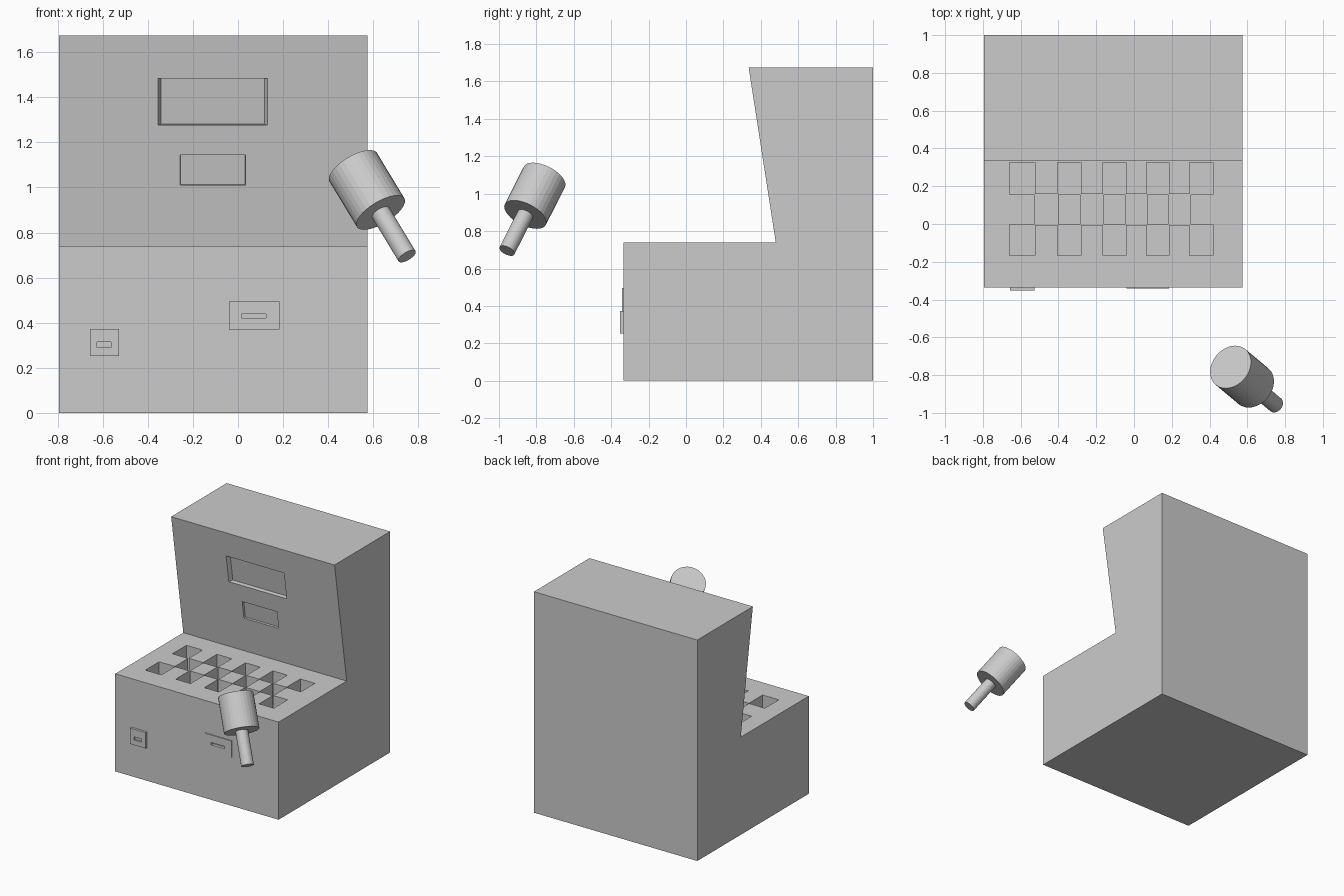
import bpy, bmesh, math
from mathutils import Vector, Matrix

if "Cube" in bpy.data.objects:
    bpy.data.objects.remove(bpy.data.objects["Cube"])

TILT = math.atan2(0.145, 0.935)


def link_mesh(name, bm):
    bmesh.ops.recalc_face_normals(bm, faces=bm.faces)
    mesh = bpy.data.meshes.new(name)
    bm.to_mesh(mesh)
    bm.free()
    ob = bpy.data.objects.new(name, mesh)
    bpy.context.collection.objects.link(ob)
    return ob


def boxes(name, bounds):
    """One mesh made of boxes given as (x0, x1, y0, y1, z0, z1)."""
    bm = bmesh.new()
    for x0, x1, y0, y1, z0, z1 in bounds:
        m = Matrix.Translation(((x0 + x1) / 2, (y0 + y1) / 2, (z0 + z1) / 2))
        m = m @ Matrix.Diagonal((x1 - x0, y1 - y0, z1 - z0, 1))
        bmesh.ops.create_cube(bm, size=1, matrix=m)
    return link_mesh(name, bm)


def cut(ob, cutter):
    mod = ob.modifiers.new("cut", 'BOOLEAN')
    mod.operation = 'DIFFERENCE'
    mod.solver = 'EXACT'
    mod.object = cutter
    bpy.context.view_layer.objects.active = ob
    bpy.ops.object.modifier_apply(modifier=mod.name)
    bpy.data.objects.remove(cutter)


def panel_cutter(x0, x1, z0, z1, depth, inset):
    """Box leaning with the backboard, narrowing at its inner end."""
    zc = (z0 + z1) / 2
    cutter = boxes("panel_cutter", [(x0, x1, -depth, depth, (z0 - zc), (z1 - zc))])
    xc = (x0 + x1) / 2
    half = (x1 - x0) / 2
    for v in cutter.data.vertices:
        sx = 1 if v.co.x > xc else -1
        v.co.x = xc + sx * (half - inset if v.co.y > 0 else half + inset)
    yc = 0.48 - (zc - 0.74) * math.tan(TILT)
    cutter.data.transform(Matrix.Translation((0, yc, zc)) @ Matrix.Rotation(TILT, 4, 'X'))
    return cutter


# Cabinet: side profile extruded across the width
bm = bmesh.new()
profile = [(-0.335, 0), (1, 0), (1, 1.675), (0.335, 1.675), (0.48, 0.74), (-0.335, 0.74)]
face = bm.faces.new([bm.verts.new((-0.795, y, z)) for y, z in profile])
ext = bmesh.ops.extrude_face_region(bm, geom=[face])
bmesh.ops.translate(bm, vec=(1.37, 0, 0),
                    verts=[g for g in ext["geom"] if isinstance(g, bmesh.types.BMVert)])
cabinet = link_mesh("cabinet", bm)

# Checkerboard of pop-up holes in the playfield
columns = [(-0.66, -0.525), (-0.405, -0.28), (-0.165, -0.042), (0.065, 0.186), (0.295, 0.417)]
outer = [(a, b, y0, y1, 0.49, 0.8)
         for a, b in columns for y0, y1 in [(-0.168, -0.002), (0.157, 0.325)]]
middle = [(columns[i][1] - 0.003, columns[i + 1][0] + 0.003, -0.004, 0.16, 0.49, 0.8)
          for i in range(4)]
cut(cabinet, boxes("outer_hole_cutter", outer))
cut(cabinet, boxes("middle_hole_cutter", middle))

# Recessed score window and sign panel on the leaning backboard
cut(cabinet, panel_cutter(-0.355, 0.13, 1.275, 1.485, 0.03, 0.013))
cut(cabinet, panel_cutter(-0.257, 0.034, 1.01, 1.145, 0.015, 0.002))

# Coin box and ticket plate with their slots
coin_box = boxes("coin_box", [(-0.657, -0.528, -0.353, -0.333, 0.252, 0.372)])
cut(coin_box, boxes("coin_slot_cutter", [(-0.625, -0.563, -0.4, -0.339, 0.29, 0.314)]))
ticket_plate = boxes("ticket_plate", [(-0.04, 0.185, -0.342, -0.333, 0.37, 0.495)])
slot = (0.015, 0.125, -0.4, -0.32, 0.42, 0.438)
cut(ticket_plate, boxes("ticket_slot_cutter", [slot]))
cut(cabinet, boxes("ticket_slot_cutter", [slot]))


# Mallet: thick head and thin handle on one tilted axis
def rod(name, start, end, radius):
    bm = bmesh.new()
    axis = end - start
    m = Matrix.Translation((start + end) / 2) @ axis.to_track_quat('Z', 'Y').to_matrix().to_4x4()
    bmesh.ops.create_cone(bm, cap_ends=True, segments=32, radius1=radius,
                          radius2=radius, depth=axis.length, matrix=m)
    return link_mesh(name, bm)


top = Vector((0.511, -0.757, 1.09))
tip = Vector((0.75, -0.957, 0.695))
rod("mallet_head", top, top.lerp(tip, 0.51), 0.123)
rod("mallet_handle", top.lerp(tip, 0.5), tip, 0.044)
